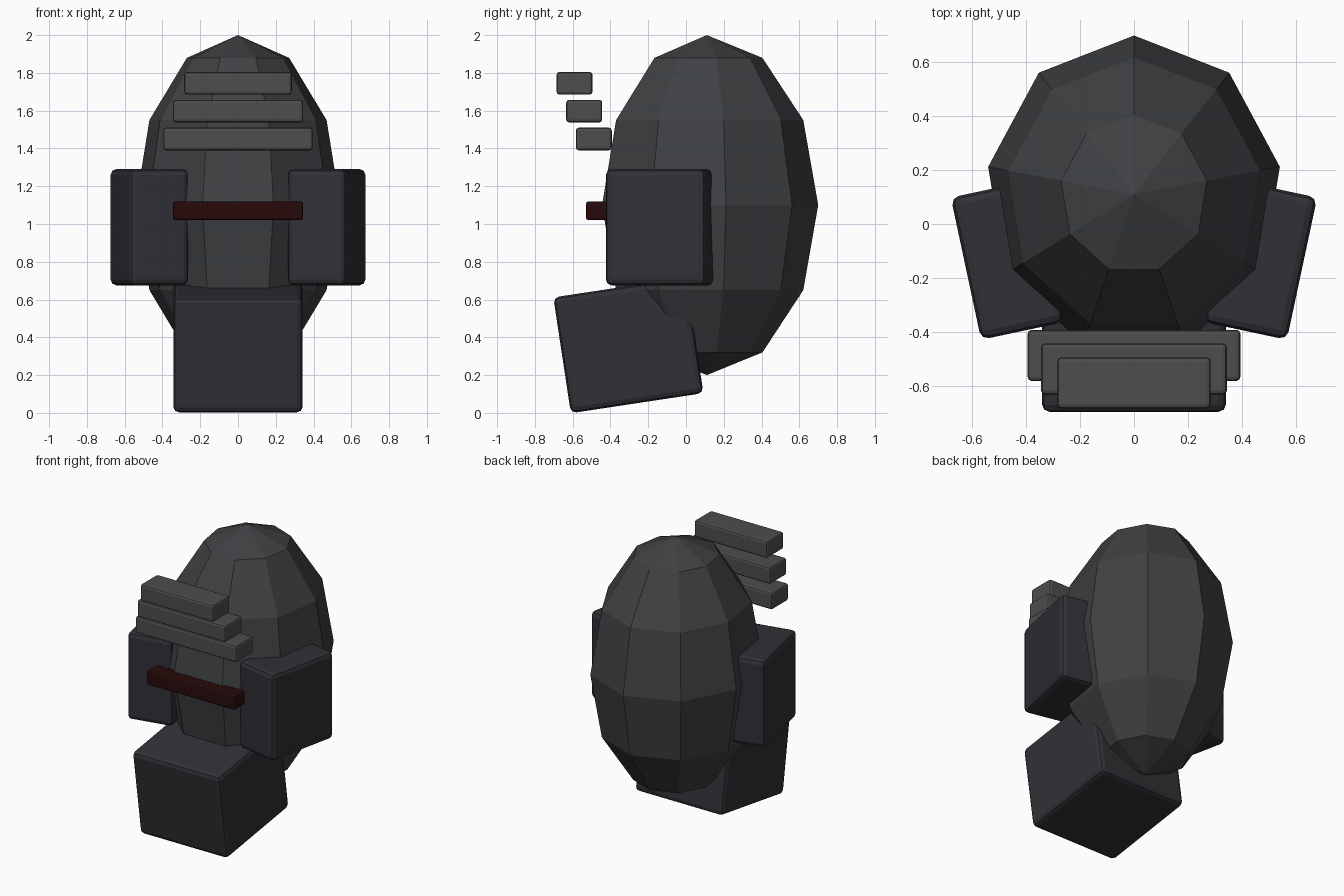
import bpy, bmesh
from mathutils import Matrix, Vector

if "Cube" in bpy.data.objects:
    bpy.data.objects.remove(bpy.data.objects["Cube"])


def material(name, rgb):
    m = bpy.data.materials.new(name)
    m.diffuse_color = (*rgb, 1)
    m.use_nodes = True
    m.node_tree.nodes["Principled BSDF"].inputs["Base Color"].default_value = m.diffuse_color
    return m


SHELL = material("shell_grey", (0.05, 0.052, 0.056))
PLATE = material("plate_dark", (0.03, 0.03, 0.037))
SLAT = material("slat_grey", (0.075, 0.075, 0.078))
VISOR = material("dark_red", (0.022, 0.003, 0.003))


def add_object(name, bm, mat, loc, rot=(0, 0, 0)):
    mesh = bpy.data.meshes.new(name)
    bm.to_mesh(mesh)
    bm.free()
    mesh.materials.append(mat)
    ob = bpy.data.objects.new(name, mesh)
    ob.location, ob.rotation_euler = loc, rot
    bpy.context.collection.objects.link(ob)
    return ob


def box(name, size, loc, mat, bevel, rot=(0, 0, 0)):
    bm = bmesh.new()
    bmesh.ops.create_cube(bm, size=1, matrix=Matrix.Diagonal((*size, 1)))
    ob = add_object(name, bm, mat, loc, rot)
    mod = ob.modifiers.new("rounded_edges", 'BEVEL')
    mod.width, mod.segments = bevel, 2
    return ob


# Faceted egg-shaped head, nine sides with one corner pointing back
bm = bmesh.new()
bmesh.ops.create_uvsphere(bm, u_segments=9, v_segments=6, radius=1)
bmesh.ops.scale(bm, vec=Vector((0.55, 0.59, 0.9)), verts=bm.verts)
add_object("head_shell", bm, SHELL, (0, 0.11, 1.1))

# Cheek plates, turned inward at the front
for side, label in ((-1, "left"), (1, "right")):
    box("cheek_plate_" + label, (0.315, 0.54, 0.615), (side * 0.47, -0.133, 0.983),
        PLATE, 0.03, (0, 0, -side * 0.21))

# Heavy tilted jaw
box("jaw", (0.685, 0.71, 0.62), (0, -0.305, 0.358), PLATE, 0.03, (0.15, 0, 0))

# Brow slats, each higher one narrower and further forward
for i, width in enumerate((0.79, 0.69, 0.57)):
    box(f"brow_slat_{i + 1}", (width, 0.19, 0.12),
        (0, -0.488 - 0.051 * i, 1.45 + 0.1475 * i), SLAT, 0.015)

# Eye slit bar
box("eye_bar", (0.69, 0.12, 0.1), (0, -0.47, 1.07), VISOR, 0.015)
